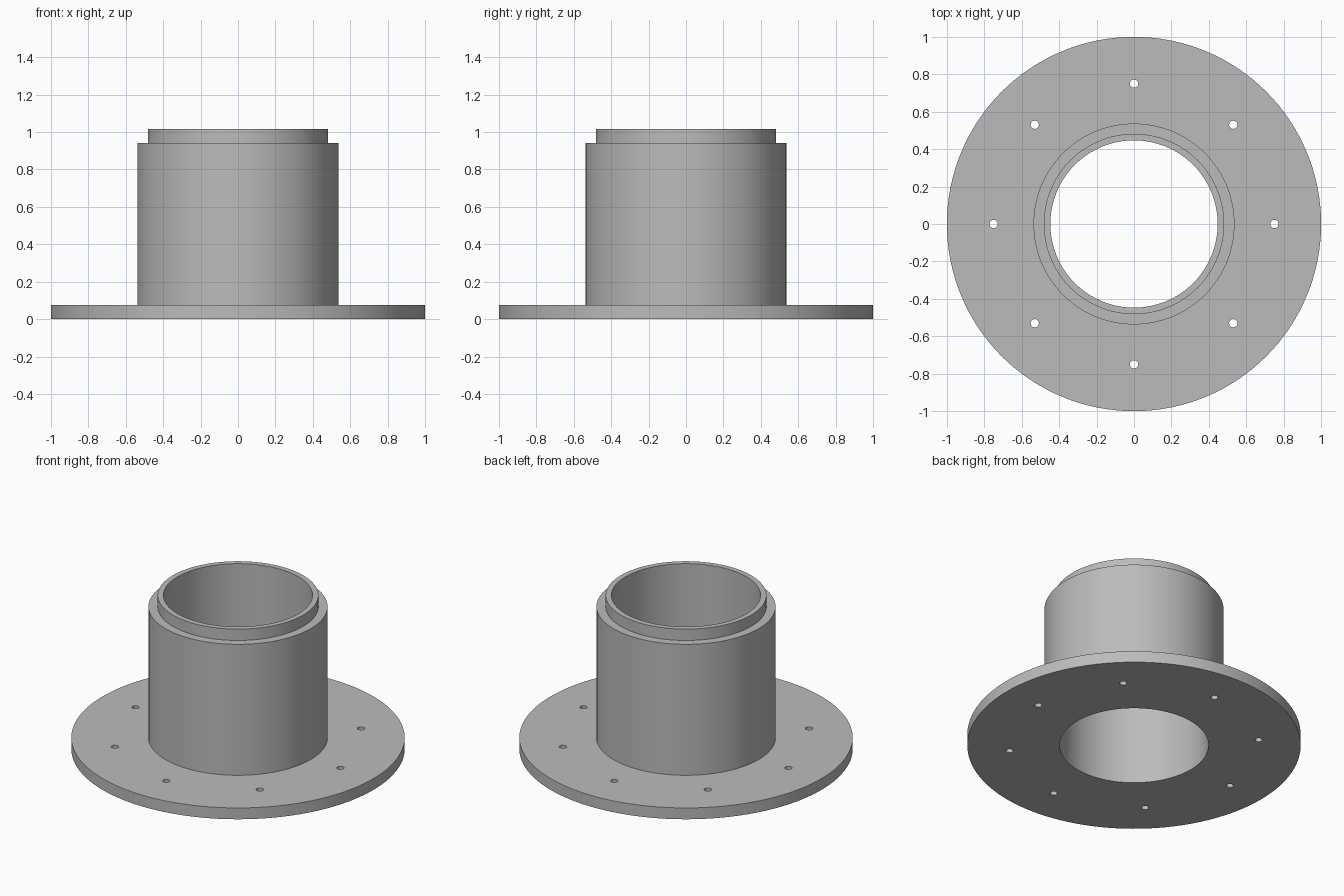
import bpy, bmesh, math

if "Cube" in bpy.data.objects:
    bpy.data.objects.remove(bpy.data.objects["Cube"])

SEGMENTS = 128
HOLES = 8

grey = bpy.data.materials.new("light_grey")
grey.diffuse_color = (0.5, 0.5, 0.5, 1)
grey.use_nodes = True
grey.node_tree.nodes["Principled BSDF"].inputs["Base Color"].default_value = grey.diffuse_color


def revolve(name, profile, segments):
    """Sweep a closed (radius, height) profile around the z axis."""
    bm = bmesh.new()
    rings = []
    for i in range(segments):
        a = 2 * math.pi * i / segments
        rings.append([bm.verts.new((r * math.cos(a), r * math.sin(a), z)) for r, z in profile])
    n = len(profile)
    for i in range(segments):
        a, b = rings[i], rings[(i + 1) % segments]
        for j in range(n):
            k = (j + 1) % n
            bm.faces.new((a[j], b[j], b[k], a[k]))
    bmesh.ops.recalc_face_normals(bm, faces=bm.faces)
    mesh = bpy.data.meshes.new(name)
    bm.to_mesh(mesh)
    bm.free()
    obj = bpy.data.objects.new(name, mesh)
    bpy.context.collection.objects.link(obj)
    mesh.materials.append(grey)
    return obj


# Flange, barrel, stepped collar and through bore as one turned body
body = revolve("flanged_sleeve", [
    (0.447, 0), (1.0, 0), (1.0, 0.075), (0.537, 0.075),
    (0.537, 0.942), (0.482, 0.942), (0.482, 1.017), (0.447, 1.017)], SEGMENTS)

# Bolt hole cutters in a ring, merged into one helper
bm = bmesh.new()
for i in range(HOLES):
    a = 2 * math.pi * i / HOLES
    made = bmesh.ops.create_cone(bm, cap_ends=True, segments=24, radius1=0.022, radius2=0.022, depth=0.3)
    bmesh.ops.translate(bm, verts=made["verts"], vec=(0.75 * math.cos(a), 0.75 * math.sin(a), 0.04))
mesh = bpy.data.meshes.new("bolt_hole_cutter")
bm.to_mesh(mesh)
bm.free()
mesh.materials.append(grey)
cutter = bpy.data.objects.new("bolt_hole_cutter", mesh)
bpy.context.collection.objects.link(cutter)
cutter.hide_render = True
cutter.hide_set(True)

# Drill the holes, then smooth the round walls while keeping the rims sharp
drill = body.modifiers.new("bolt_holes", "BOOLEAN")
drill.operation = "DIFFERENCE"
drill.solver = "EXACT"
drill.object = cutter
bpy.context.view_layer.objects.active = body
body.select_set(True)
bpy.ops.object.modifier_apply(modifier=drill.name)
bpy.data.objects.remove(cutter)
bpy.ops.object.shade_smooth_by_angle(angle=math.radians(30))
